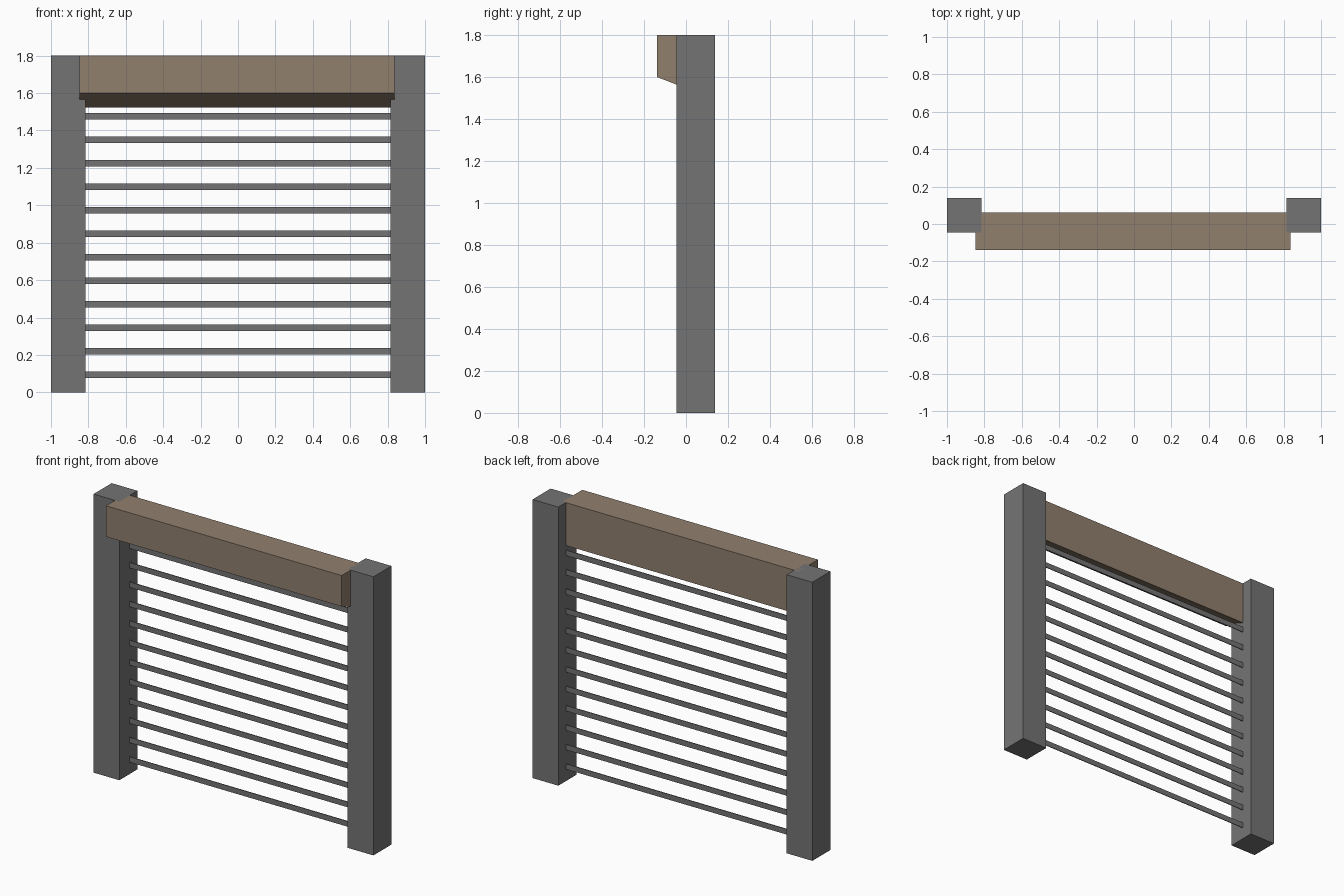
import bpy

if "Cube" in bpy.data.objects:
    bpy.data.objects.remove(bpy.data.objects["Cube"])


def material(name, rgb):
    m = bpy.data.materials.new(name)
    m.diffuse_color = (*rgb, 1.0)
    m.use_nodes = True
    m.node_tree.nodes["Principled BSDF"].inputs["Base Color"].default_value = m.diffuse_color
    return m


GREY = material("grey_metal", (0.175, 0.175, 0.175))
BROWN = material("brown_wood", (0.285, 0.215, 0.155))


def extrude_x(name, profile, x0, x1, mat):
    """Solid made from a counter-clockwise (y, z) profile swept along x."""
    n = len(profile)
    verts = [(x, y, z) for x in (x0, x1) for y, z in profile]
    faces = [tuple(reversed(range(n))), tuple(range(n, 2 * n))]
    faces += [(i, (i + 1) % n, n + (i + 1) % n, n + i) for i in range(n)]
    mesh = bpy.data.meshes.new(name)
    mesh.from_pydata(verts, [], faces)
    mesh.materials.append(mat)
    obj = bpy.data.objects.new(name, mesh)
    bpy.context.collection.objects.link(obj)
    return obj


def rect(y0, y1, z0, z1):
    return [(y0, z0), (y1, z0), (y1, z1), (y0, z1)]


HEIGHT = 1.8
FRONT, BACK = -0.138, 0.138     # overall depth
POST_FRONT = -0.046
INNER = 0.816                   # half width of the opening
BEAM_BACK = 0.062

# Square posts on both sides
post = rect(POST_FRONT, BACK, 0, HEIGHT)
extrude_x("left_post", post, -1, -INNER, GREY)
extrude_x("right_post", post, INNER, 1, GREY)

# Top beam with a sloping underside, overlapping the post fronts
beam = [(FRONT, 1.6), (BEAM_BACK, 1.523), (BEAM_BACK, HEIGHT), (FRONT, HEIGHT)]
extrude_x("top_beam", beam, -0.847, 0.838, BROWN)

# Thin horizontal bars, flush with the back of the beam
for i in range(12):
    z = 0.095 + i * 0.1255
    extrude_x(f"bar_{i + 1}", rect(BEAM_BACK - 0.005, BEAM_BACK, z - 0.0175, z + 0.0175),
              -INNER, INNER, GREY)
